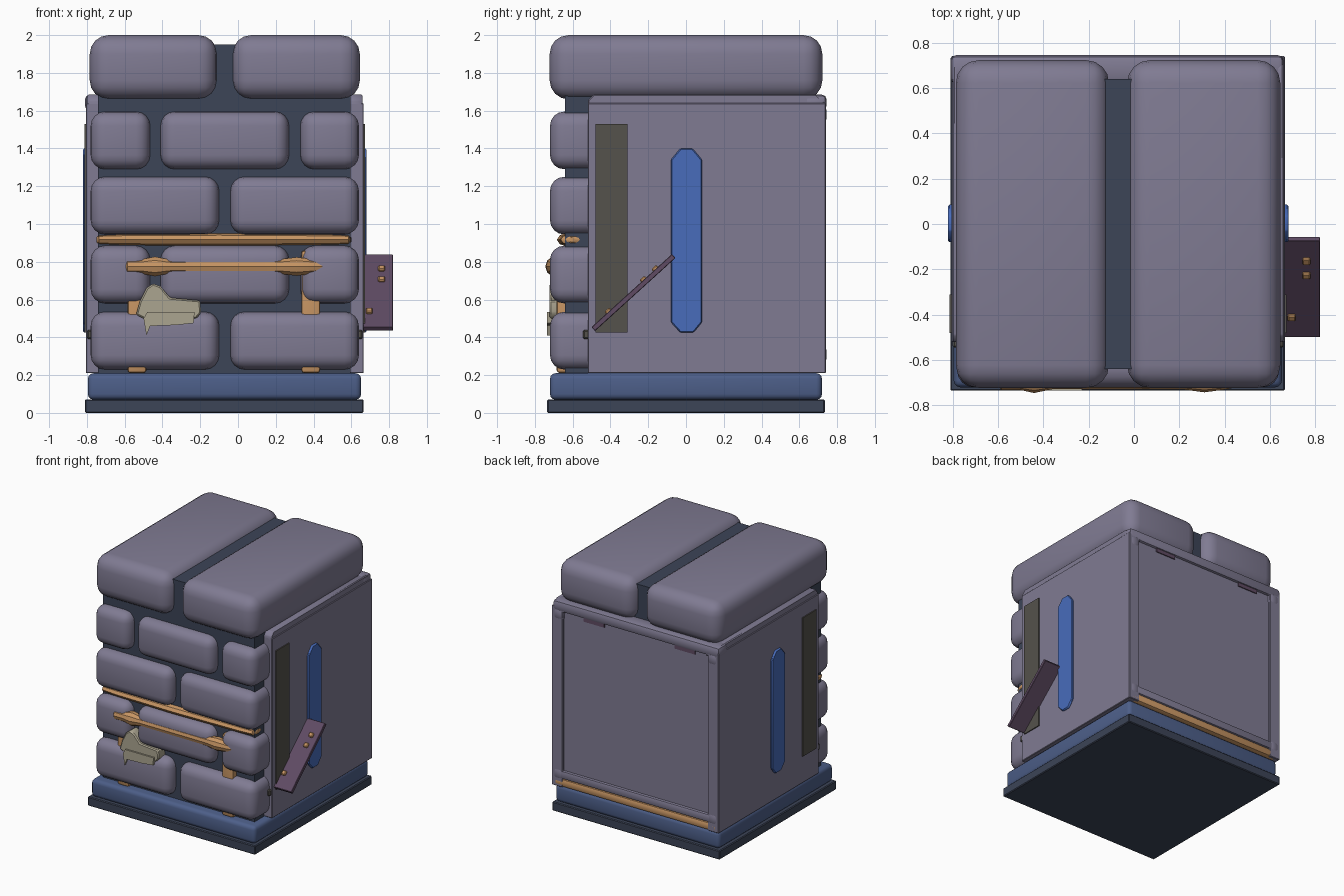
import bpy, bmesh, math
from mathutils import Matrix, Vector

cube = bpy.data.objects.get("Cube")
if cube:
    bpy.data.objects.remove(cube)

CX = -0.07  # centre of the block body in x


def material(name, r, g, b):
    m = bpy.data.materials.new(name)
    m.use_nodes = True
    m.diffuse_color = (r, g, b, 1)
    m.node_tree.nodes["Principled BSDF"].inputs["Base Color"].default_value = (r, g, b, 1)
    return m


STONE = material("mauve stone", 0.215, 0.198, 0.29)
SLATE = material("dark slate", 0.045, 0.058, 0.095)
BLUE = material("base blue", 0.074, 0.114, 0.25)
GEM = material("bright blue", 0.065, 0.15, 0.5)
WOOD = material("orange wood", 0.57, 0.30, 0.125)
BONE = material("pale bone", 0.41, 0.375, 0.28)
IRON = material("olive iron", 0.09, 0.084, 0.072)
PLUM = material("plum plank", 0.115, 0.07, 0.125)


def finish(name, bm, mat, bevel=0, segments=1):
    bmesh.ops.recalc_face_normals(bm, faces=bm.faces)
    mesh = bpy.data.meshes.new(name)
    bm.to_mesh(mesh)
    bm.free()
    mesh.materials.append(mat)
    ob = bpy.data.objects.new(name, mesh)
    bpy.context.collection.objects.link(ob)
    bpy.ops.object.select_all(action='DESELECT')
    bpy.context.view_layer.objects.active = ob
    ob.select_set(True)
    if bevel:
        mod = ob.modifiers.new("bevel", 'BEVEL')
        mod.width, mod.segments = bevel, segments
        bpy.ops.object.modifier_apply(modifier="bevel")
    bpy.ops.object.shade_smooth_by_angle(angle=math.radians(35))
    return ob


def box(name, xs, ys, zs, mat, bevel=0, segments=1):
    bm = bmesh.new()
    size = [b - a for a, b in (xs, ys, zs)]
    mid = [(a + b) / 2 for a, b in (xs, ys, zs)]
    bmesh.ops.create_cube(bm, size=1, matrix=Matrix.Translation(mid) @ Matrix.Diagonal((*size, 1)))
    return finish(name, bm, mat, bevel, segments)


def prism(name, points, axis, start, end, mat, bevel=0):
    """Extrude a 2D outline (other axis, z) along x or y."""
    bm = bmesh.new()
    place = (lambda u, z: (start, u, z)) if axis == 'x' else (lambda u, z: (u, start, z))
    face = bm.faces.new([bm.verts.new(place(u, z)) for u, z in points])
    out = bmesh.ops.extrude_face_region(bm, geom=[face])
    shift = Vector((end - start, 0, 0)) if axis == 'x' else Vector((0, end - start, 0))
    bmesh.ops.translate(bm, vec=shift, verts=[v for v in out["geom"] if isinstance(v, bmesh.types.BMVert)])
    return finish(name, bm, mat, bevel)


def rod(name, profile, y, z, depth, mat):
    """Ten-sided bar along x; profile holds (x, half height)."""
    bm = bmesh.new()
    rings = []
    for x, r in profile:
        rings.append([bm.verts.new((x, y + math.cos(a) * r * depth, z + math.sin(a) * r))
                      for a in (math.tau * i / 10 for i in range(10))])
    for a, b in zip(rings, rings[1:]):
        for i in range(10):
            j = (i + 1) % 10
            bm.faces.new((a[i], a[j], b[j], b[i]))
    bm.faces.new(rings[0])
    bm.faces.new(rings[-1])
    return finish(name, bm, mat)


# Stepped base and inner core
box("base_plinth", (-0.81, 0.665), (-0.735, 0.735), (0, 0.072), SLATE, 0.006)
box("base_step", (-0.795, 0.652), (-0.72, 0.72), (0.07, 0.21), BLUE, 0.03, 3)
box("core", (-0.74, 0.595), (-0.64, 0.64), (0.2, 1.95), SLATE)

# Front courses of rounded stones, alternating two and three per row
PAIR = [(-0.78, -0.10), (-0.04, 0.64)]
TRIPLE = [(-0.78, -0.465), (-0.41, 0.27), (0.33, 0.64)]
for row, (z, spans) in enumerate([(0.23, PAIR), (0.58, TRIPLE), (0.945, PAIR), (1.29, TRIPLE)]):
    for i, span in enumerate(spans):
        box(f"front_stone_{row}_{i}", span, (-0.72, -0.42), (z, z + 0.305), STONE, 0.075, 4)

# Two long capping stones
for side, span in (("right", (-0.785, -0.11)), ("left", (-0.03, 0.645))):
    box(f"top_stone_{side}", span, (-0.722, 0.722), (1.66, 2.0), STONE, 0.1, 4)

# Side walls with iron strip, blue inlay and bolt on each
for side, s in (("left", 1), ("right", -1)):
    def span(a, b):
        return sorted((CX + s * a, CX + s * b))
    box(f"wall_{side}", span(0.64, 0.735), (-0.52, 0.74), (0.21, 1.64), STONE, 0.004)
    prism(f"wall_cap_{side}", [(-0.52, 1.6), (0.74, 1.6), (0.74, 1.64), (0.69, 1.685),
                               (-0.49, 1.685), (-0.52, 1.655)], 'x', *span(0.62, 0.728), STONE, 0.006)
    box(f"iron_strip_{side}", span(0.73, 0.743), (-0.48, -0.31), (0.425, 1.53), IRON)
    inlay = [(-0.08, 0.48), (-0.03, 0.425), (0.04, 0.425), (0.085, 0.48),
             (0.085, 1.34), (0.035, 1.4), (-0.03, 1.4), (-0.08, 1.34)]
    prism(f"blue_inlay_{side}", inlay, 'x', *span(0.72, 0.75), GEM, 0.006)
    box(f"bolt_{side}", span(0.69, 0.73), (-0.545, -0.5), (0.39, 0.44), IRON, 0.008)

# Back wall: recessed panel, worn rails and corner lumps
box("back_panel", (-0.78, 0.64), (0.6, 0.722), (0.27, 1.64), STONE)
box("back_top_rail", (-0.81, 0.66), (0.62, 0.744), (1.6, 1.685), STONE, 0.025, 2)
box("back_bottom_rail", (-0.79, 0.65), (0.62, 0.742), (0.275, 0.34), STONE, 0.015, 2)
for x in (-0.75, 0.61):
    for z in (0.31, 1.58):
        box("back_corner_lump", (x - 0.05, x + 0.05), (0.66, 0.745), (z - 0.05, z + 0.05), STONE, 0.03, 2)
for x in (-0.5, 0.3):
    box("back_crack_chip", (x - 0.09, x + 0.09), (0.7, 0.73), (1.575, 1.605), PLUM)
box("back_sill", (-0.79, 0.65), (0.6, 0.74), (0.21, 0.275), WOOD, 0.02, 2)

# Wooden bars and posts on the front
rod("upper_bar", [(-0.75, 0.012), (-0.735, 0.03), (-0.6, 0.036), (-0.1, 0.04), (0.5, 0.034),
                  (0.585, 0.03), (0.6, 0.012)], -0.60, 0.917, 2.1, WOOD)
rod("lower_bar", [(-0.605, 0.015), (-0.585, 0.042), (-0.5, 0.042), (-0.44, 0.055), (-0.36, 0.038),
                  (0.22, 0.04), (0.31, 0.052), (0.4, 0.04), (0.45, 0.03), (0.46, 0.012)],
    -0.69, 0.775, 1.0, WOOD)
for x in (-0.535, 0.385):
    box("front_post", (x - 0.05, x + 0.05), (-0.685, -0.58), (0.212, 0.86), WOOD, 0.015, 2)

# Broken bone-coloured scrap on the front
prism("scrap_upper", [(-0.54, 0.52), (-0.5, 0.5), (-0.22, 0.5), (-0.195, 0.53), (-0.2, 0.595),
                      (-0.36, 0.61), (-0.41, 0.67), (-0.45, 0.685), (-0.485, 0.66), (-0.52, 0.59)],
      'y', -0.722, -0.6, BONE, 0.008)
prism("scrap_lower", [(-0.5, 0.5), (-0.485, 0.41), (-0.465, 0.46), (-0.33, 0.465), (-0.235, 0.475),
                      (-0.23, 0.535), (-0.48, 0.535)], 'y', -0.735, -0.68, BONE)

# Slanted plank with studs, standing out of the left wall
tilt = Matrix.Translation((0, -0.278, 0.637)) @ Matrix.Rotation(math.atan2(0.39, 0.43), 4, 'X')
plank = box("plank", (0.6, 0.82), (-0.288, 0.288), (-0.014, 0.014), PLUM, 0.003)
plank.matrix_world = tilt
for x, along in ((0.76, 0.17), (0.76, 0.085), (0.695, -0.165)):
    stud = box("plank_stud", (x - 0.018, x + 0.018), (along - 0.018, along + 0.018),
               (0.0, 0.028), WOOD, 0.006)
    stud.matrix_world = tilt
